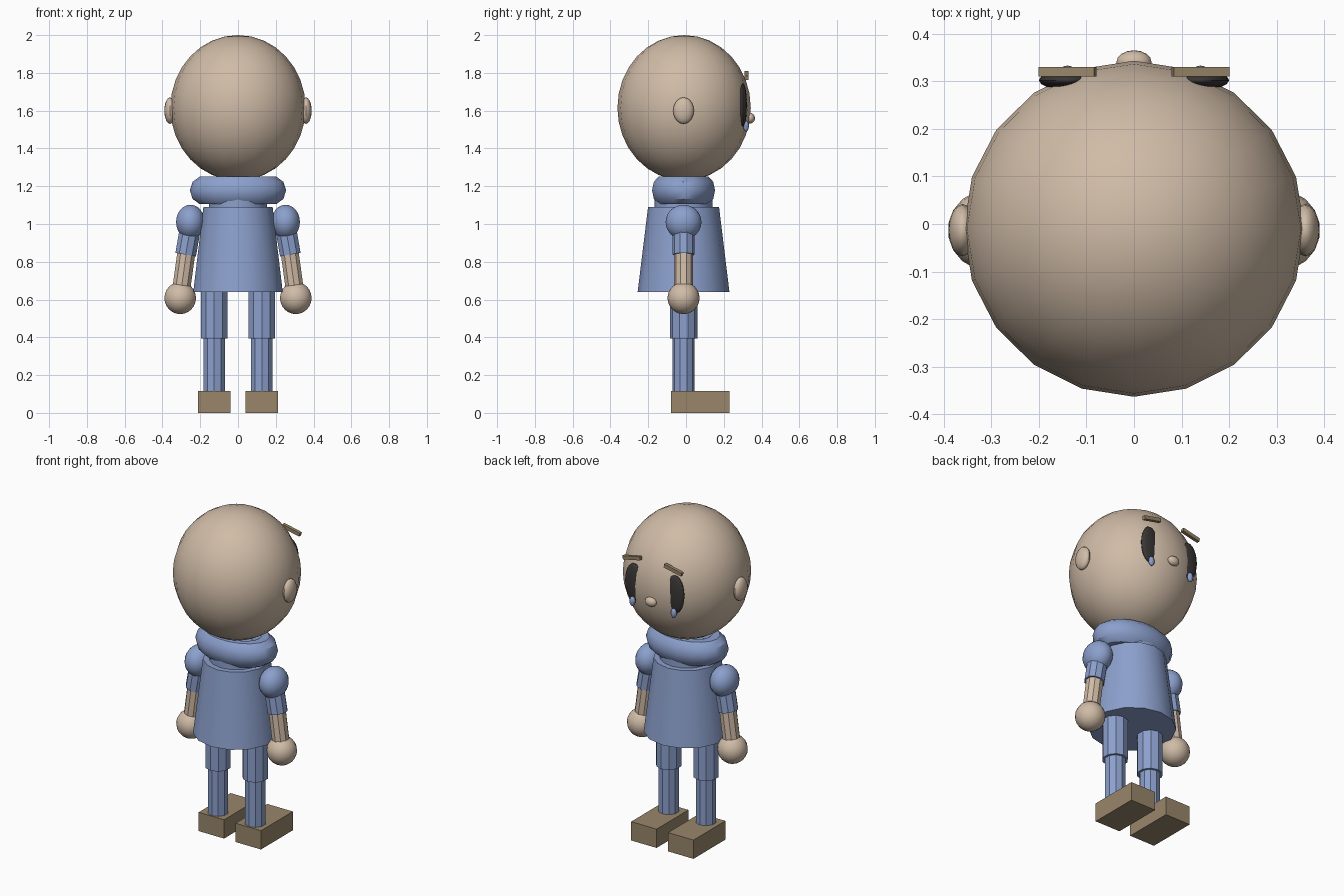
import bpy, math
from mathutils import Vector

cube = bpy.data.objects.get("Cube")
if cube:
    bpy.data.objects.remove(cube, do_unlink=True)

CY = -0.013  # depth of the body axis


def material(name, rgb):
    m = bpy.data.materials.new(name)
    m.use_nodes = True
    m.diffuse_color = (*rgb, 1)
    m.node_tree.nodes["Principled BSDF"].inputs["Base Color"].default_value = (*rgb, 1)
    return m


SKIN = material("skin", (0.63, 0.50, 0.385))
BLUE = material("blue_cloth", (0.262, 0.352, 0.61))
BROWN = material("brown_leather", (0.32, 0.24, 0.145))
DARK = material("dark_eye", (0.042, 0.037, 0.036))


def finish(name, mat, smooth):
    ob = bpy.context.object
    ob.name = ob.data.name = name
    bpy.ops.object.transform_apply(location=False, rotation=True, scale=True)
    ob.data.materials.append(mat)
    if smooth:
        bpy.ops.object.shade_smooth_by_angle(angle=math.radians(35))
    return ob


def ellipsoid(name, mat, loc, radii, segs=20, rings=14):
    bpy.ops.mesh.primitive_uv_sphere_add(segments=segs, ring_count=rings, radius=1, location=loc)
    bpy.context.object.scale = radii
    return finish(name, mat, True)


def limb(name, mat, start, end, r1, r2, sides=10, smooth=False):
    """Straight tapered prism running from start to end."""
    a, b = Vector(start), Vector(end)
    bpy.ops.mesh.primitive_cone_add(vertices=sides, radius1=r1, radius2=r2,
                                    depth=(b - a).length, location=(a + b) / 2)
    # tilt only in the x-z plane
    d = b - a
    bpy.context.object.rotation_euler = (0, math.atan2(d.x, d.z), 0)
    return finish(name, mat, smooth)


def box(name, mat, loc, size, tilt=0):
    bpy.ops.mesh.primitive_cube_add(size=1, location=loc)
    bpy.context.object.scale = size
    bpy.context.object.rotation_euler = (0, tilt, 0)
    return finish(name, mat, False)


# Head and nose (the face looks towards +y)
ellipsoid("head", SKIN, (0, -0.01, 1.615), (0.358, 0.353, 0.385), 20, 16)
ellipsoid("nose", SKIN, (0, 0.34, 1.56), (0.037, 0.025, 0.028), 16, 10)

# Tapered torso, neck and padded collar
limb("torso", BLUE, (0, CY, 0.64), (0, CY, 1.09), 0.243, 0.188, 14, True)
limb("neck", BLUE, (0, CY, 1.05), (0, CY, 1.2), 0.154, 0.154, 16, True)
bpy.ops.mesh.primitive_torus_add(major_segments=18, minor_segments=10, major_radius=0.178,
                                 minor_radius=0.077, location=(0, CY, 1.178))
bpy.context.object.scale = (1, 0.664, 1)
finish("collar", BLUE, True)
bpy.ops.object.shade_smooth()

for side, s in (("left", 1), ("right", -1)):
    # Face details
    ellipsoid(f"{side}_ear", SKIN, (s * 0.36, CY, 1.6), (0.03, 0.055, 0.07), 16, 10)
    ellipsoid(f"{side}_eye", DARK, (s * 0.14, 0.302, 1.63), (0.06, 0.02, 0.114), 16, 12)
    ellipsoid(f"{side}_tear", BLUE, (s * 0.14, 0.318, 1.518), (0.018, 0.015, 0.029), 12, 8)
    box(f"{side}_eyebrow", BROWN, (s * 0.14, 0.32, 1.786), (0.12, 0.02, 0.022),
        s * math.radians(12))

    # Arm
    ellipsoid(f"{side}_shoulder", BLUE, (s * 0.252, CY, 1.01), (0.077, 0.095, 0.092), 18, 12)
    limb(f"{side}_sleeve", BLUE, (s * 0.277, CY, 0.838), (s * 0.247, CY, 1.01), 0.058, 0.058)
    limb(f"{side}_forearm", SKIN, (s * 0.305, CY, 0.62), (s * 0.272, CY, 0.86), 0.05, 0.05)
    ellipsoid(f"{side}_hand", SKIN, (s * 0.306, CY, 0.608), (0.085, 0.085, 0.085), 18, 12)

    # Leg and shoe
    limb(f"{side}_thigh", BLUE, (s * 0.126, CY, 0.395), (s * 0.126, CY, 0.67), 0.073, 0.073)
    limb(f"{side}_shin", BLUE, (s * 0.126, CY, 0.1), (s * 0.126, CY, 0.42), 0.059, 0.059)
    box(f"{side}_shoe", BROWN, (s * 0.125, 0.075, 0.0575), (0.172, 0.308, 0.115))
